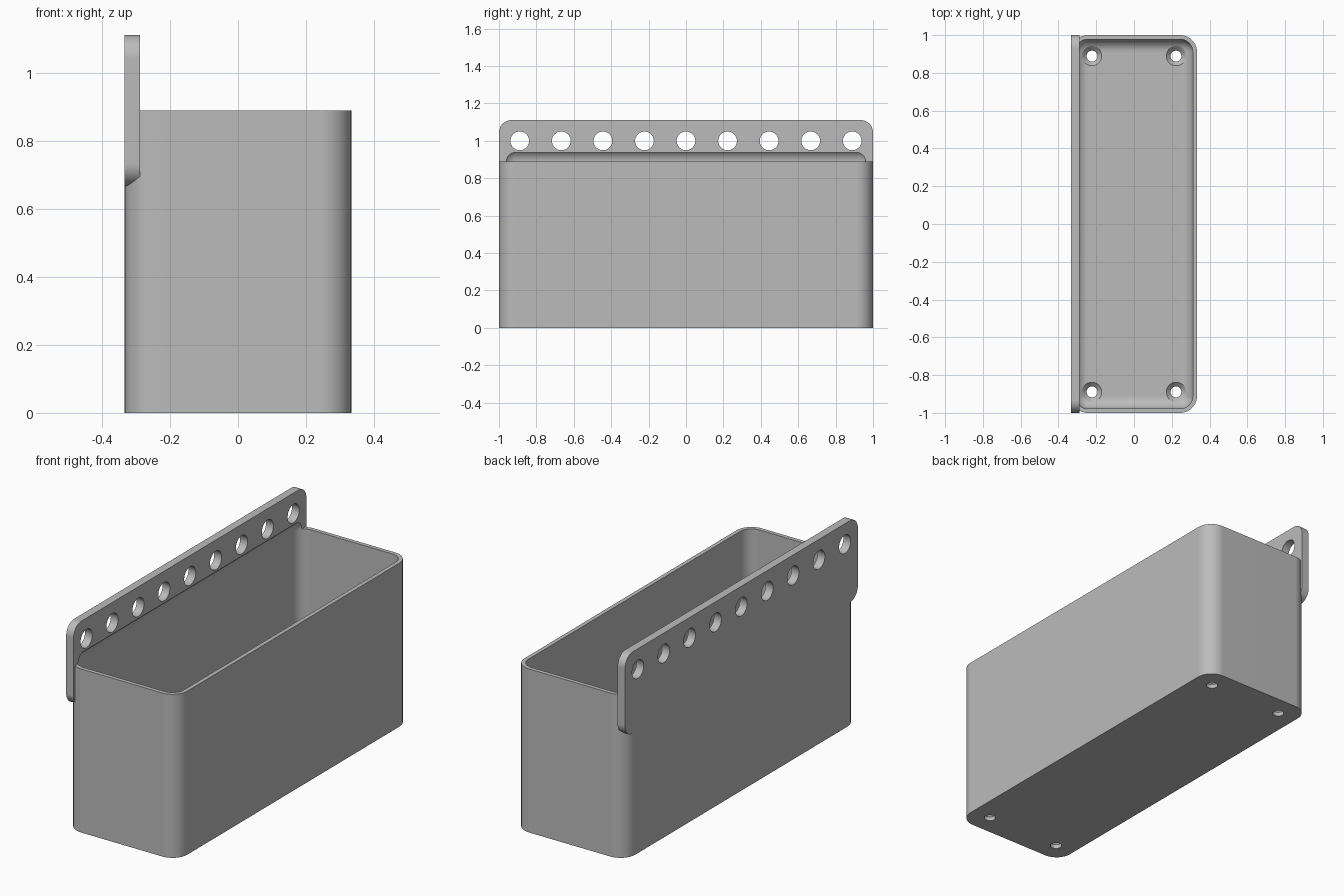
import bpy, bmesh
from math import radians, tau
from mathutils import Matrix, Vector

if "Cube" in bpy.data.objects:
    bpy.data.objects.remove(bpy.data.objects["Cube"], do_unlink=True)

grey = bpy.data.materials.new("plain grey")
grey.use_nodes = True
grey.diffuse_color = (0.5, 0.5, 0.5, 1)
grey.node_tree.nodes["Principled BSDF"].inputs["Base Color"].default_value = (0.5, 0.5, 0.5, 1)

MM = 2 / 90            # design unit
HALF_X, HALF_Y = 15 * MM, 45 * MM


def to_object(bm, name):
    bmesh.ops.recalc_face_normals(bm, faces=bm.faces)
    mesh = bpy.data.meshes.new(name)
    bm.to_mesh(mesh)
    bm.free()
    mesh.materials.append(grey)
    obj = bpy.data.objects.new(name, mesh)
    bpy.context.collection.objects.link(obj)
    return obj


def rounded_box(name, low, high, radius, axis=None):
    """Box with edges along one axis rounded, or all edges if axis is None."""
    low, high = Vector(low), Vector(high)
    bm = bmesh.new()
    bmesh.ops.create_cube(bm, size=1)
    for v in bm.verts:
        v.co = [l + (c + 0.5) * (h - l) for l, h, c in zip(low, high, v.co)]
    edges = [e for e in bm.edges if axis is None
             or abs((e.verts[0].co - e.verts[1].co).normalized()[axis]) > 0.9]
    bmesh.ops.bevel(bm, geom=edges, offset=radius, segments=10, profile=0.5,
                    affect='EDGES', clamp_overlap=True)
    return to_object(bm, name)


def lathes(name, profile, places, turn=Matrix.Identity(4)):
    """Closed turned shapes from one (radius, height) profile, at several places."""
    bm = bmesh.new()
    for place in places:
        verts = [bm.verts.new((r, 0, z)) for r, z in profile]
        edges = [bm.edges.new(pair) for pair in zip(verts, verts[1:])]
        made = bmesh.ops.spin(bm, geom=verts + edges, axis=(0, 0, 1), cent=(0, 0, 0),
                              angle=tau, steps=40, use_merge=False)
        fresh = {v for f in bm.faces for v in f.verts if not v.tag} | set(verts)
        for v in fresh:
            v.co = Matrix.Translation(place) @ turn @ v.co
            v.tag = True
    bmesh.ops.remove_doubles(bm, verts=bm.verts, dist=1e-5)
    return to_object(bm, name)


def cut(obj, *cutters):
    bpy.context.view_layer.objects.active = obj
    for cutter in cutters:
        mod = obj.modifiers.new("cut", 'BOOLEAN')
        mod.operation, mod.solver, mod.object = 'DIFFERENCE', 'EXACT', cutter
        bpy.ops.object.modifier_apply(modifier=mod.name)


# Outer shell of the bin and the hanging plate on its left-hand long wall
bin_body = rounded_box("bin_body", (-HALF_X, -HALF_Y, 0), (HALF_X, HALF_Y, 40 * MM), 4 * MM, 2)
plate = rounded_box("hanging_plate", (-HALF_X, -HALF_Y, 30 * MM),
                    (-HALF_X + 2 * MM, HALF_Y, 50 * MM), 3 * MM, 0)

# Filleted hollow, which also bites a shallow recess into the plate
hollow = rounded_box("hollow_cutter", (-HALF_X + MM, -HALF_Y + MM, 2 * MM),
                     (HALF_X - MM, HALF_Y - MM, 43 * MM), 3 * MM)
# The bin is open at the top, so its own cutter keeps straight walls past the rim
open_top = rounded_box("open_top_cutter", (-HALF_X + MM, -HALF_Y + MM, 2 * MM),
                       (HALF_X - MM, HALF_Y - MM, 60 * MM), 3 * MM)

# Countersunk screw holes in the floor
screws = lathes("screw_cutter",
                [(0, -2 * MM), (1.3 * MM, -2 * MM), (1.3 * MM, MM), (2.4 * MM, 2.1 * MM),
                 (2.4 * MM, 6 * MM), (0, 6 * MM)],
                [(x * 10 * MM, y * 40 * MM, 0) for x in (-1, 1) for y in (-1, 1)])

# Row of nine round holes through the plate
pegs = lathes("peg_cutter",
              [(0, -3 * MM), (2.25 * MM, -3 * MM), (2.25 * MM, 5 * MM), (0, 5 * MM)],
              [(-HALF_X, i * 10 * MM, 45 * MM) for i in range(-4, 5)],
              Matrix.Rotation(radians(90), 4, 'Y'))

cut(bin_body, open_top, screws)
cut(plate, hollow, pegs)
for cutter in (hollow, open_top, screws, pegs):
    bpy.data.objects.remove(cutter, do_unlink=True)

# Smooth fillets, crisp rims
for obj in (bin_body, plate):
    bpy.ops.object.select_all(action='DESELECT')
    obj.select_set(True)
    bpy.context.view_layer.objects.active = obj
    bpy.ops.object.shade_smooth_by_angle(angle=radians(25))
    weighted = obj.modifiers.new("even_shading", 'WEIGHTED_NORMAL')
    weighted.keep_sharp = True
